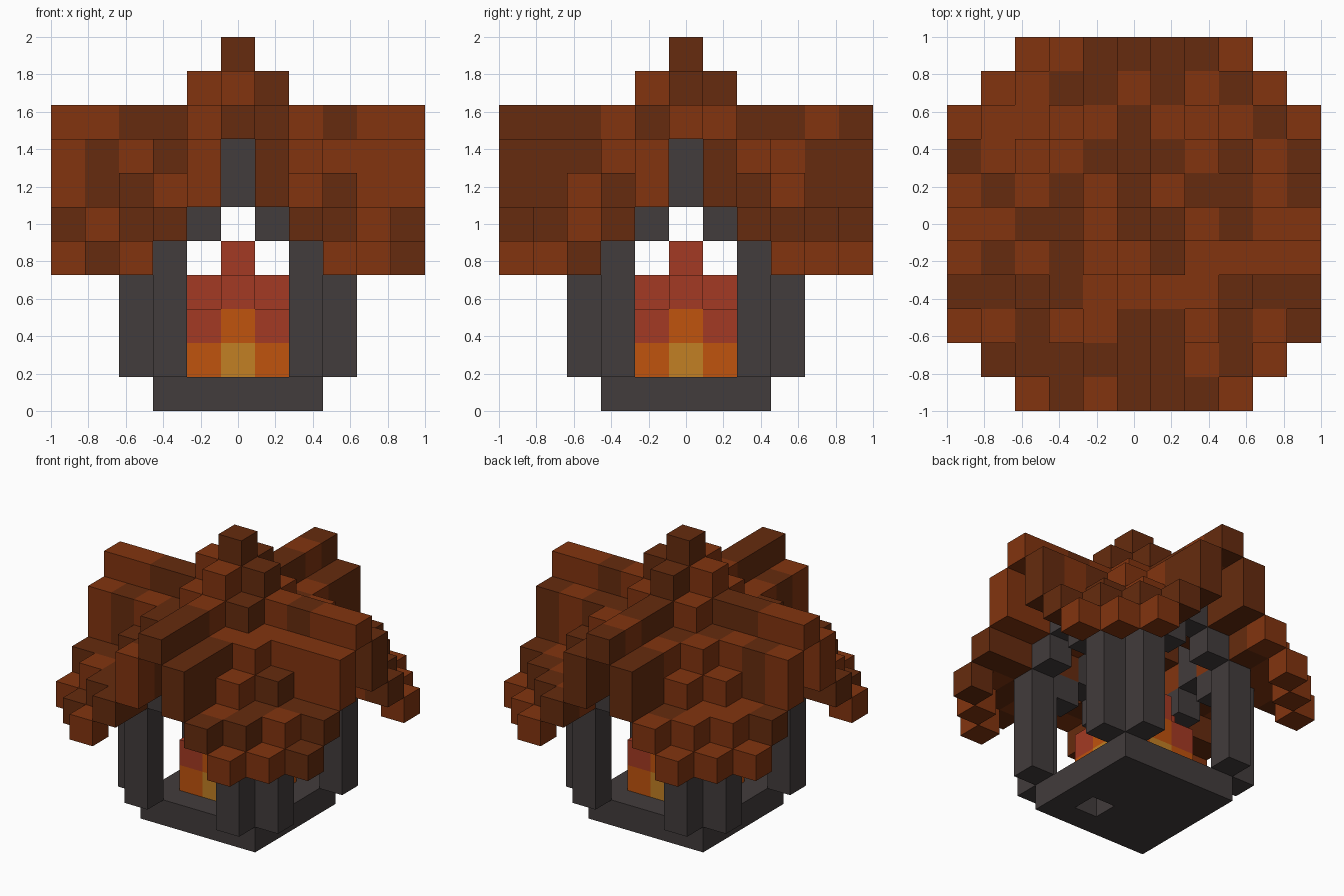
import bpy, bmesh
from mathutils import Vector

if "Cube" in bpy.data.objects:
    bpy.data.objects.remove(bpy.data.objects["Cube"], do_unlink=True)

S = 2 / 11  # block size


def linear(c):
    c /= 255
    return c / 12.92 if c <= 0.04045 else ((c + 0.055) / 1.055) ** 2.4


def material(name, rgb):
    m = bpy.data.materials.new(name)
    col = tuple(linear(c) for c in rgb) + (1.0,)
    m.diffuse_color = col
    m.use_nodes = True
    bsdf = next(n for n in m.node_tree.nodes if n.type == 'BSDF_PRINCIPLED')
    bsdf.inputs["Base Color"].default_value = col
    bsdf.inputs["Roughness"].default_value = 0.9
    return m


MATS = {
    "L": material("light_brown", (130, 52, 15)),
    "D": material("dark_brown", (102, 43, 14)),
    "G": material("charcoal_grey", (66, 60, 60)),
    "R": material("flame_red", (164, 58, 35)),
    "O": material("flame_orange", (192, 83, 13)),
    "Y": material("flame_yellow", (194, 128, 36)),
}


def four_way(i, j):
    """All mirrored and swapped copies of a column position."""
    return {(a * sx, b * sy) for a, b in ((i, j), (j, i))
            for sx in (1, -1) for sy in (1, -1)}


# Shingle shades, back row first, left column first
SHINGLES = [
    "..LLDDDDL..",
    ".LLDDLDLDL.",
    "LLLLLDLLLDL",
    "DLLLDDDLDLD",
    "LDLDLDLDDLD",
    "LLDDLDDLDLL",
    "LDLDLLDLLLL",
    "DDDDLLLLDDD",
    "LLDLLDDLDLD",
    ".DDDDDDLDL.",
    "..LDLDDDL..",
]

roof, frame, base, fire = {}, {}, {}, {}


def shingle(i, j, k):
    for a, b in four_way(i, j):
        roof[a, b, k] = SHINGLES[5 - b][a + 5]


# Roof: crossed ridges with steep slabs beside them
for d in range(6):
    shingle(0, d, 8)
for d in range(2, 6):
    shingle(1, d, 7)
for d in range(3, 6):
    shingle(1, d, 6)
shingle(1, 1, 8)
# Roof: peak
for i, j, k in ((0, 0, 9), (1, 0, 9), (0, 0, 10)):
    shingle(i, j, k)
# Roof: stepped valleys and eaves in the four corners
for i, j, k in ((2, 2, 7), (2, 3, 6), (2, 4, 5), (3, 3, 5), (2, 5, 5),
                (3, 4, 5), (3, 5, 4), (4, 4, 4)):
    shingle(i, j, k)

# Frame: a pointed arch on each side
arch = [(2, k) for k in range(1, 6)] + [(1, 5), (0, 6), (0, 7)]
for i, k in arch:
    for a, b in four_way(i, 3):
        frame[a, b, k] = "G"

# Base: square slab with one block missing
for i in range(-2, 3):
    for j in range(-2, 3):
        if (i, j) != (1, -1):
            base[i, j, 0] = "G"

# Fire: hot core, red tips
for i in range(-1, 2):
    for j in range(-1, 2):
        corner = abs(i) + abs(j) == 2
        fire[i, j, 1] = "O" if corner else "Y"
        fire[i, j, 2] = "R" if corner else "O"
        if not corner:
            fire[i, j, 3] = "R"
fire[0, 0, 4] = "R"

solid = set(roof) | set(frame) | set(base) | set(fire)
AXES = [Vector(v) for v in ((1, 0, 0), (0, 1, 0), (0, 0, 1))]


def build(name, cells):
    """Make one mesh from blocks, keeping only the exposed faces."""
    bm = bmesh.new()
    keys = sorted(set(cells.values()))
    for cell, key in cells.items():
        centre = Vector(cell) + Vector((0, 0, 0.5))
        for n in range(3):
            for sign in (1, -1):
                normal = AXES[n] * sign
                if tuple(int(c) for c in Vector(cell) + normal) in solid:
                    continue
                u, v = AXES[(n + 1) % 3] * sign, AXES[(n + 2) % 3]
                corners = [centre + 0.5 * (normal + u * p + v * q)
                           for p, q in ((-1, -1), (1, -1), (1, 1), (-1, 1))]
                face = bm.faces.new([bm.verts.new(c * S) for c in corners])
                face.material_index = keys.index(key)
    bmesh.ops.remove_doubles(bm, verts=bm.verts, dist=0.001)
    mesh = bpy.data.meshes.new(name)
    bm.to_mesh(mesh)
    bm.free()
    for key in keys:
        mesh.materials.append(MATS[key])
    bpy.context.collection.objects.link(bpy.data.objects.new(name, mesh))


build("roof", roof)
build("arched_frame", frame)
build("base", base)
build("fire", fire)
